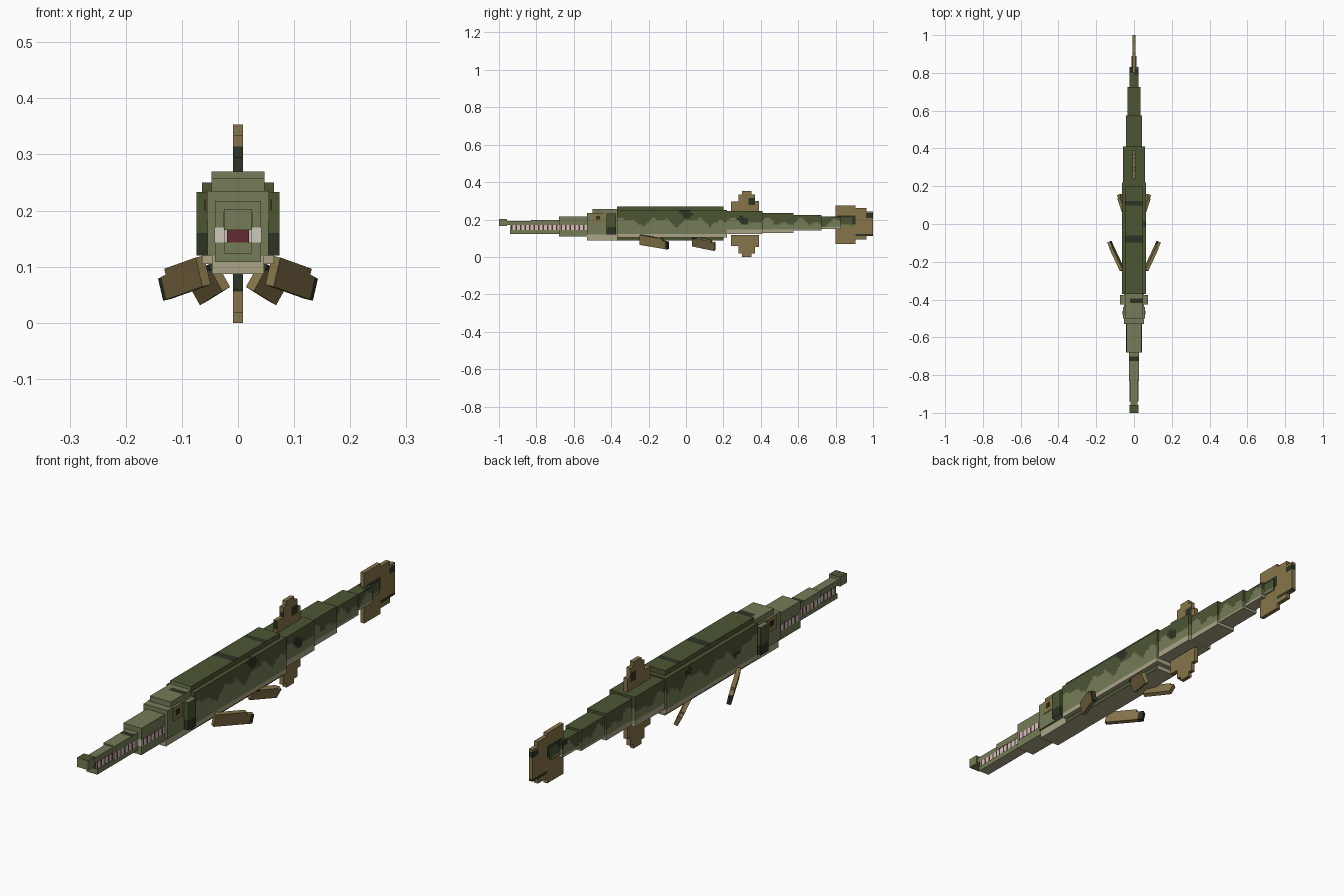
import bpy, bmesh, math
from mathutils import Vector

if "Cube" in bpy.data.objects:
    bpy.data.objects.remove(bpy.data.objects["Cube"])

# Colours (sRGB 0-255 converted to linear)
COLOURS = [("dark_green", (76, 86, 52)), ("deep_green", (44, 52, 36)), ("olive", (117, 124, 87)),
           ("beige", (172, 164, 134)), ("fin_brown", (135, 117, 74)), ("tooth_white", (206, 201, 190)),
           ("gum_red", (100, 42, 48))]
GREEN, DEEP, OLIVE, BEIGE, BROWN, WHITE, RED = range(7)
MATS = []
for name, rgb in COLOURS:
    m = bpy.data.materials.new(name)
    m.diffuse_color = [(c / 255 / 12.92 if c < 10 else ((c / 255 + .055) / 1.055) ** 2.4) for c in rgb] + [1]
    m.use_nodes = True
    m.node_tree.nodes["Principled BSDF"].inputs["Base Color"].default_value = m.diffuse_color
    MATS.append(m)


def finish(name, bm, rule, step):
    """Cut the mesh into small cells, colour the cells by a rule and make the object."""
    for axis in range(3):
        if not step[axis]:
            continue
        vals = [v.co[axis] for v in bm.verts]
        n = Vector([float(i == axis) for i in range(3)])
        k = math.floor(min(vals) / step[axis]) + 1
        while k * step[axis] < max(vals) - 1e-4:
            bmesh.ops.bisect_plane(bm, geom=bm.verts[:] + bm.edges[:] + bm.faces[:],
                                   plane_co=n * k * step[axis], plane_no=n, dist=1e-5)
            k += 1
    bm.normal_update()
    for f in bm.faces:
        f.material_index = rule(f.calc_center_median(), f.normal) if callable(rule) else rule
    me = bpy.data.meshes.new(name)
    bm.to_mesh(me)
    bm.free()
    for m in MATS:
        me.materials.append(m)
    ob = bpy.data.objects.new(name, me)
    bpy.context.collection.objects.link(ob)
    return ob


def box(name, w, y0, y1, z0, z1, rule, step=(0, 0, 0), x=0):
    """Box of half width w centred on x."""
    bm = bmesh.new()
    bmesh.ops.create_cube(bm, size=1)
    for v in bm.verts:
        v.co = (x + 2 * w * v.co.x, (y0 + y1) / 2 + (y1 - y0) * v.co.y, (z0 + z1) / 2 + (z1 - z0) * v.co.z)
    return finish(name, bm, rule, step)


def plate(name, pts, o, d, h, t, rule, step=(0, 0, 0)):
    """Flat outline in the frame (o, d, h), thickened by t."""
    o, d, h = Vector(o), Vector(d), Vector(h)
    n = d.cross(h).normalized() * t / 2
    bm = bmesh.new()
    face = bm.faces.new([bm.verts.new(o + d * u + h * v - n) for u, v in pts])
    ext = bmesh.ops.extrude_face_region(bm, geom=[face])
    for v in ext["geom"]:
        if isinstance(v, bmesh.types.BMVert):
            v.co += 2 * n
    bmesh.ops.recalc_face_normals(bm, faces=bm.faces)
    return finish(name, bm, rule, step)


def camo(mid, low):
    """Dark back with a wavy edge, olive flanks and a pale belly."""
    def rule(c, n):
        if n.z < -.5:
            return BEIGE
        blot = math.sin(c.y * 23 + 1) + math.sin(c.y * 41 + c.x * 30) + math.sin(c.z * 60 + c.y * 9)
        if n.z > .5:
            return DEEP if blot > 2.3 else GREEN
        if c.z < low:
            return BEIGE
        if c.z > mid + .016 * math.sin(c.y * 33) + .012 * math.sin(c.y * 71 + 2):
            return DEEP if blot > 1.9 else GREEN
        return OLIVE
    return rule


CELL = (.021, .0123, .0123)

# Trunk with its raised back and belly plates
box("body", .064, -.37, .22, .105, .25, camo(.19, .118), CELL)
box("back_plate", .047, -.37, .20, .25, .27,
    lambda c, n: OLIVE if n.y < -.5 else DEEP if n.z > .5 and (-.1 < c.y < -.06 or .1 < c.y < .12) else GREEN, CELL)
box("belly_plate", .045, -.37, .20, .087, .105, lambda c, n: BEIGE if abs(n.x) < .5 else GREEN)

# Tail segments, each slimmer than the last
for i, (w, y0, y1, z0, z1, mid, low) in enumerate([
        (.057, .22, .41, .123, .245, .19, .152), (.043, .41, .575, .128, .236, .187, .145),
        (.035, .575, .725, .14, .225, .185, .15), (.025, .725, .83, .15, .217, .18, .155),
        (.014, .83, .89, .16, .21, .17, .155)]):
    box(f"tail_segment_{i + 1}", w, y0, y1, z0, z1, camo(mid, low), CELL)

# Head, crown, throat and gill covers
box("head", .054, -.53, -.37, .12, .235, lambda c, n: OLIVE)
box("crown", .047, -.50, -.37, .235, .257,
    lambda c, n: DEEP if n.z > .5 and -.415 < c.y < -.39 and c.x > -.02 else OLIVE, CELL)
box("throat", .046, -.53, -.37, .087, .12, BEIGE)
box("gill_cover", .074, -.425, -.375, .12, .233,
    lambda c, n: (DEEP if c.z < .16 else GREEN) if abs(n.z) < .5 else OLIVE, (0, 0, .0123))
for side, s in (("left", -1), ("right", 1)):
    box(f"{side}_eye_patch", .003, -.50, -.44, .18, .235, BROWN, x=s * .054)
    box(f"{side}_pupil", .003, -.48, -.46, .20, .22, DEEP, x=s * .057)


def teeth_rule(c, n):
    if abs(n.x) > .5:
        return RED if math.floor(c.y / .008) % 3 == 0 else WHITE
    return RED if abs(n.z) > .5 or abs(c.x) < .01 else WHITE


# Jaws and teeth
TOOTH = (.02, .008, 0)
box("upper_jaw_base", .041, -.68, -.53, .17, .217, lambda c, n: OLIVE)
box("lower_jaw_base", .041, -.68, -.53, .108, .143, lambda c, n: BEIGE if n.z < -.5 else OLIVE)
box("rear_teeth", .042, -.68, -.53, .143, .17, teeth_rule, TOOTH)
box("upper_snout_rear", .026, -.83, -.68, .17, .197,
    lambda c, n: DEEP if n.z > .5 and -.72 < c.y < -.70 else OLIVE, CELL)
box("upper_snout_front", .018, -.965, -.83, .17, .192, OLIVE)
box("snout_tip", .025, -1, -.957, .165, .203, lambda c, n: GREEN if n.z > .5 else OLIVE)
box("lower_snout", .024, -.94, -.68, .123, .143, lambda c, n: BEIGE if n.z < -.5 else OLIVE)
box("middle_teeth", .0245, -.83, -.68, .143, .17, teeth_rule, TOOTH)
box("front_teeth", .019, -.94, -.83, .143, .17, teeth_rule, TOOTH)

# Upright fins: stepped outlines in the middle plane
FIN = [(.24, .235), (.24, .295), (.28, .295), (.28, .335), (.30, .335), (.30, .353), (.35, .353),
       (.35, .335), (.37, .335), (.37, .30), (.39, .30), (.39, .235)]


def fin_rule(c, n):
    if n.y < -.5 and (.26 < c.z < .315 or .055 < c.z < .1):
        return DEEP
    return DEEP if abs(n.x) > .5 and .335 < c.y < .37 and .27 < c.z < .32 else BROWN


UP = ((0, 0, 0), (0, 1, 0), (0, 0, 1), .017)
plate("dorsal_fin", FIN, *UP, fin_rule, (0, .0185, .0185))
plate("anal_fin", [(u, .353 - v) for u, v in FIN], *UP, fin_rule, (0, .0185, .0185))
TAIL = [(.80, .07), (.80, .275), (.905, .275), (.905, .262), (.965, .262), (.965, .243), (1, .243),
        (1, .113), (.965, .113), (.965, .092), (.905, .092), (.905, .07)]
plate("tail_fin", TAIL, *UP,
      lambda c, n: DEEP if (.82 < c.y < .9 and .175 < c.z < .22) or (c.y > .96 and .205 < c.z < .23)
      or (c.y > .9 and .115 < c.z < .128) else BROWN, (0, .0185, .0123))

# Paired fins, swept back and out from the belly
PECTORAL = [(0, 0), (.8, 0), (.8, .2), (1, .25), (1, 1), (0, 1)]
PELVIC = [(0, 0), (.85, 0), (.85, .15), (1, .15), (1, 1), (0, 1)]
for side, s in (("left", -1), ("right", 1)):
    plate(f"{side}_pectoral_fin", PECTORAL, (s * .068, -.245, .118), (s * .07, .15, -.025),
          (s * -.012, 0, -.052), .017, lambda c, n: DEEP if c.y > -.107 and c.z < .08 else BROWN, (0, .0185, .0185))
    plate(f"{side}_pelvic_fin", PELVIC, (s * .047, .035, .107), (s * .04, .12, -.025),
          (s * -.026, 0, -.047), .017, lambda c, n: DEEP if c.y < .05 and c.z > .085 else BROWN, (0, .0185, .0185))
